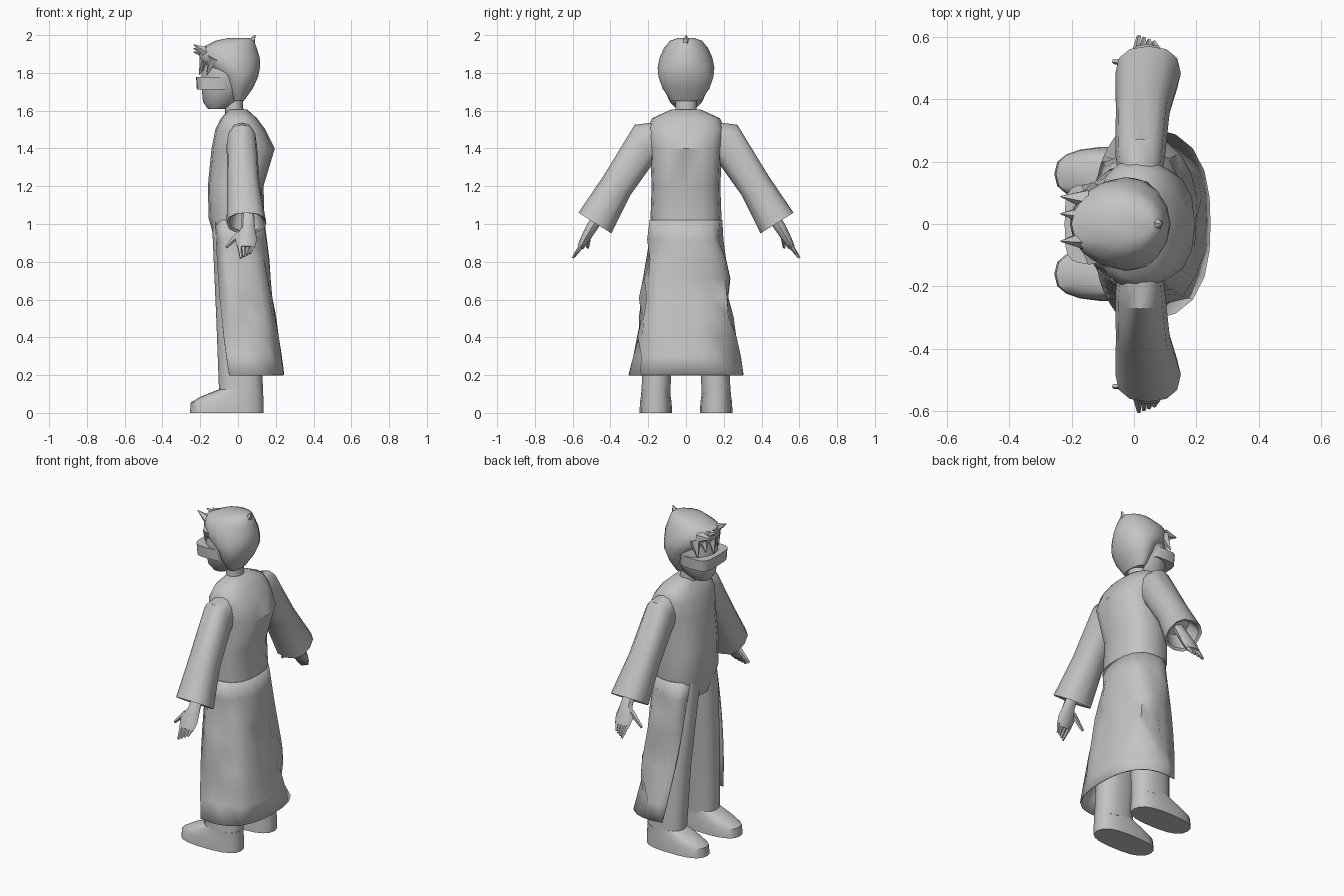
import bpy, bmesh, math, random
from mathutils import Vector

if "Cube" in bpy.data.objects:
    bpy.data.objects.remove(bpy.data.objects["Cube"])
random.seed(4)

grey = bpy.data.materials.new("plain grey")
grey.use_nodes = True
grey.diffuse_color = (0.55, 0.55, 0.55, 1)
grey.node_tree.nodes["Principled BSDF"].inputs["Base Color"].default_value = grey.diffuse_color


def finish(name, bm, angle=42):
    bmesh.ops.recalc_face_normals(bm, faces=bm.faces[:])
    mesh = bpy.data.meshes.new(name)
    bm.to_mesh(mesh)
    bm.free()
    mesh.materials.append(grey)
    ob = bpy.data.objects.new(name, mesh)
    bpy.context.collection.objects.link(ob)
    bpy.ops.object.select_all(action="DESELECT")
    ob.select_set(True)
    bpy.context.view_layer.objects.active = ob
    bpy.ops.object.shade_smooth_by_angle(angle=math.radians(angle))
    return ob


def skin(name, rows, closed=True, angle=42):
    """Bridge rows of points into a surface, capping closed rows."""
    bm = bmesh.new()
    vs = [[bm.verts.new(p) for p in row] for row in rows]
    n = len(rows[0])
    for a, b in zip(vs, vs[1:]):
        for i in range(n if closed else n - 1):
            j = (i + 1) % n
            bm.faces.new((a[i], a[j], b[j], b[i]))
    if closed:
        bm.faces.new(vs[0])
        bm.faces.new(vs[-1])
    return finish(name, bm, angle)


def ring(x0, x1, cy, ry, z, tilt=0, side=1, n=14, power=2.0):
    """Rounded section from x0 to x1, tilted about the x axis."""
    pts = []
    for i in range(n):
        a = math.tau * i / n
        c, s = math.cos(a), math.sin(a)
        c = math.copysign(abs(c) ** (2 / power), c)
        s = math.copysign(abs(s) ** (2 / power), s) * ry
        t = math.radians(tilt)
        pts.append(Vector(((x0 + x1) / 2 + (x1 - x0) / 2 * c,
                           side * (cy + s * math.cos(t)), z + s * math.sin(t))))
    return pts


def loft(name, sections, side=1, n=14, power=2.0, angle=42):
    return skin(name, [ring(*s, side=side, n=n, power=power) for s in sections], angle=angle)


def spike(name, base, tip, r, r_tip=0.002, n=5):
    base, tip = Vector(base), Vector(tip)
    turn = (tip - base).to_track_quat("Z", "Y")
    circle = [turn @ Vector((math.cos(math.tau * i / n), math.sin(math.tau * i / n), 0)) for i in range(n)]
    return skin(name, [[base + c * r for c in circle], [tip + c * r_tip for c in circle]])


# Torso, bulging at the shoulder blades
loft("torso", [(-.12, .13, 0, .17, .9), (-.155, .14, 0, .188, 1.03), (-.16, .135, 0, .182, 1.2),
               (-.14, .195, 0, .19, 1.4), (-.12, .145, 0, .205, 1.5),
               (-.09, .1, 0, .18, 1.56), (-.05, .05, 0, .08, 1.605)], n=16, power=2.5)
loft("neck", [(-.07, .03, 0, .058, 1.56), (-.07, .025, 0, .055, 1.68)])

# Face, hair and visor
loft("face", [(-.16, -.06, 0, .05, 1.61), (-.185, 0, 0, .085, 1.645), (-.193, .04, 0, .118, 1.72),
              (-.193, .06, 0, .125, 1.8), (-.18, .06, 0, .11, 1.88)], n=16)
loft("hair", [(-.03, .03, 0, .08, 1.65), (-.075, .08, 0, .125, 1.72), (-.1, .107, 0, .146, 1.78),
              (-.17, .117, 0, .15, 1.83), (-.205, .115, 0, .14, 1.88), (-.2, .1, 0, .118, 1.93),
              (-.12, .085, 0, .085, 1.97), (-.05, .06, 0, .04, 1.985)], n=16)
loft("visor", [(-.218, -.03, 0, .125, 1.712), (-.222, -.03, 0, .128, 1.778)], n=20, power=4, angle=30)
spike("crown_tuft", (.06, 0, 1.94), (.09, .0, 2.0), .035)
for i, y in enumerate((-.1, -.05, 0, .05, .1)):
    x = -.17 + abs(y) * .4
    spike("fringe_%d" % i, (x, y, 1.88), (x - .035, y + .02, 1.79 + .02 * (i % 2)), .035)
for i, y in enumerate((-.05, .03, .08)):
    spike("forelock_%d" % i, (-.15, y, 1.9), (-.235, y * 1.1, 1.95 - .02 * i), .035)

for side, word in ((1, "right"), (-1, "left")):
    # Wide sleeve with a hollow cuff
    loft(word + "_sleeve", [(-.05, .09, .15, .1, 1.44, 80), (-.06, .1, .225, .115, 1.42, 66),
                            (-.058, .115, .365, .088, 1.205, 38), (-.06, .15, .482, .103, 1.005, 32),
                            (-.045, .135, .478, .088, 1.012, 32), (-.02, .1, .43, .06, 1.09, 32)],
         side, n=12, power=2.4)
    # Hand with fingers and thumb
    loft(word + "_hand", [(.02, .085, .45, .03, 1.06, 30), (.015, .09, .5, .03, .98, 30),
                          (-.015, .1, .535, .024, .92, 30), (-.005, .09, .56, .018, .875, 30)], side, n=8)
    for i in range(4):
        x = .008 + .023 * i
        spike("%s_finger_%d" % (word, i), (x, side * .55, .89),
              (x * .7 + .01, side * (.6 - .006 * i), .82 + .008 * i), .015, .007)
    spike(word + "_thumb", (.01, side * .515, .95), (-.065, side * .52, .875), .018, .008)
    # Trouser leg and shoe
    loft(word + "_leg", [(-.1, .132, .16, .078, .1), (-.115, .125, .14, .08, .5),
                         (-.135, .12, .09, .088, .95), (-.13, .11, .08, .08, 1.05)], side, power=2.4)
    loft(word + "_shoe", [(-.255, .136, .16, .087, 0), (-.25, .136, .16, .085, .055),
                          (-.2, .134, .16, .08, .085), (-.1, .132, .16, .076, .125)],
         side, n=18, power=2.6)

# Crumpled coat skirt, open at the front
rows, cols = 9, 15
coat = []
for r in range(rows):
    t = r / (rows - 1)
    row = []
    for c in range(cols):
        u = 2 * c / (cols - 1) - 1
        a = u * math.radians(142 - 32 * t)
        dent = 1
        if 0 < r < rows - 1 and 0 < c < cols - 1:
            dent = 1 - random.choice((0, 0, .04, .1, .15))
        ca, sa = math.cos(a), math.sin(a)
        sq = (abs(ca) ** 2.6 + abs(sa) ** 2.6) ** (-1 / 2.6)
        row.append(Vector((.03 * t + (.14 + .075 * t) * ca * sq * dent,
                           (.193 + .112 * t) * sa * sq * dent, 1.02 - .82 * t)))
    coat.append(row)
skirt = skin("coat_skirt", coat, closed=False, angle=60)
thick = skirt.modifiers.new("cloth thickness", "SOLIDIFY")
thick.thickness = .006
